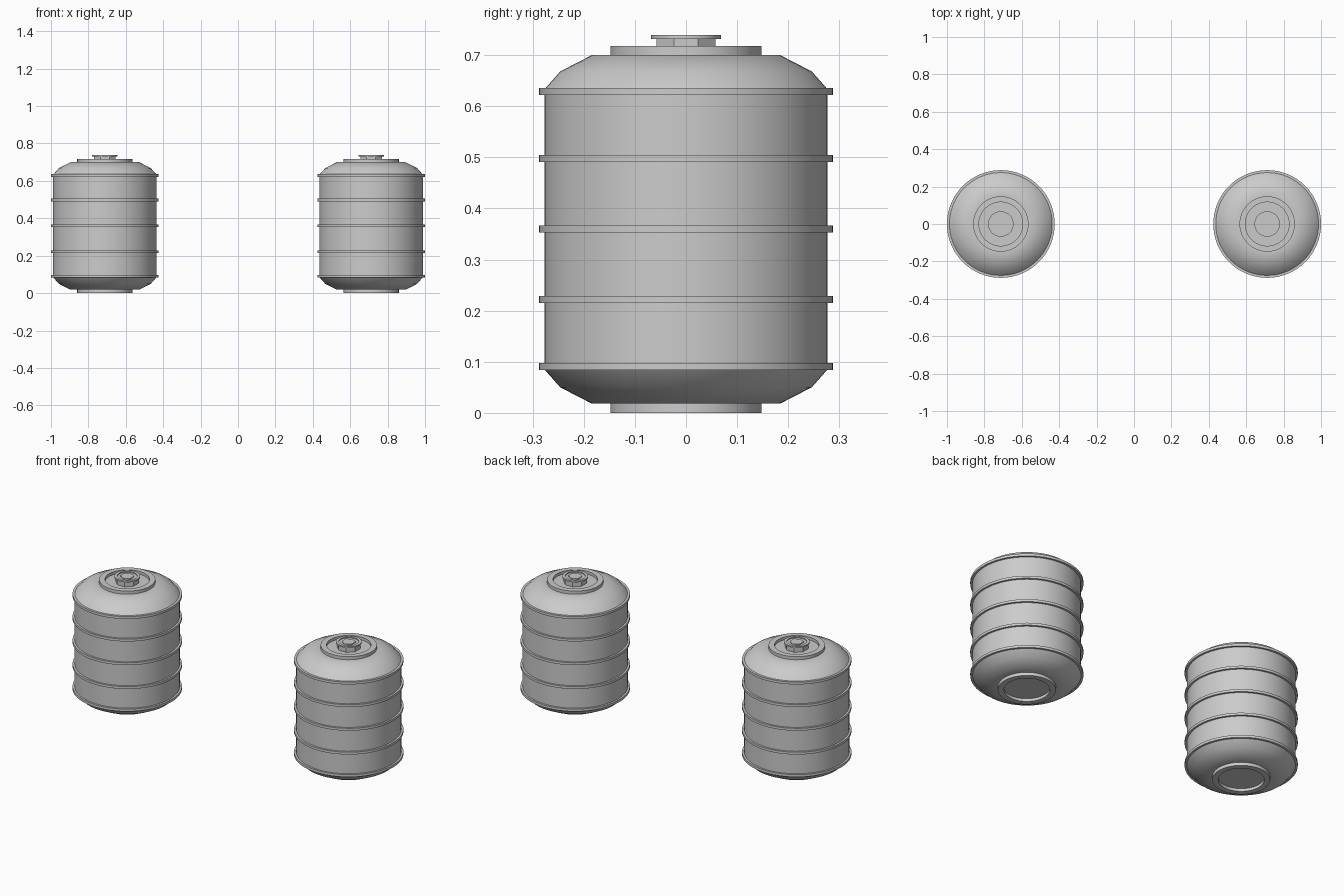
import bpy, bmesh, math

if "Cube" in bpy.data.objects:
    bpy.data.objects.remove(bpy.data.objects["Cube"])


def lathe(name, profile, sides, x, turn=0.0, smooth=True):
    """Revolve (radius, z) points around z; a radius of 0 becomes a pole."""
    bm = bmesh.new()
    rows = []
    for r, z in profile:
        if r == 0:
            rows.append([bm.verts.new((0, 0, z))] * sides)
        else:
            rows.append([bm.verts.new((r * math.cos(turn + math.tau * i / sides),
                                       r * math.sin(turn + math.tau * i / sides), z))
                         for i in range(sides)])
    for a, b in zip(rows, rows[1:]):
        for i in range(sides):
            j = (i + 1) % sides
            bm.faces.new(list(dict.fromkeys((a[i], a[j], b[j], b[i]))))
    bmesh.ops.recalc_face_normals(bm, faces=bm.faces)
    mesh = bpy.data.meshes.new(name)
    bm.to_mesh(mesh)
    bm.free()
    ob = bpy.data.objects.new(name, mesh)
    ob.location.x = x
    bpy.context.collection.objects.link(ob)
    if smooth:
        bpy.ops.object.select_all(action='DESELECT')
        ob.select_set(True)
        bpy.context.view_layer.objects.active = ob
        bpy.ops.object.shade_smooth_by_angle(angle=math.radians(35))
    return ob


MID = 0.718  # sum of bottom and top heights, used to mirror the profile
lower = [(0, 0.016), (0.117, 0.016), (0.117, 0), (0.148, 0), (0.148, 0.018),
         (0.184, 0.018), (0.246, 0.05), (0.277, 0.085)]
shell = lower + [(r, MID - z) for r, z in reversed(lower)]

for side, x in (("left", -0.712), ("right", 0.712)):
    # drum shell with recessed ends
    lathe(f"drum_shell_{side}", shell, 64, x)

    # raised hoops
    for n, z in enumerate((0.091, 0.2215, 0.360, 0.4975, 0.6285)):
        lathe(f"hoop_{n + 1}_{side}",
              [(0.27, z - 0.007), (0.288, z - 0.007), (0.288, z + 0.007),
               (0.27, z + 0.007), (0.27, z - 0.007)], 64, x)

    # octagonal neck, round lid with a dished top, hexagonal plug
    lathe(f"cap_neck_{side}", [(0, 0.70), (0.0625, 0.70), (0.0625, 0.733), (0, 0.733)],
          8, x, math.pi / 8, False)
    lathe(f"cap_lid_{side}",
          [(0, 0.731), (0.068, 0.731), (0.068, 0.739), (0.053, 0.739),
           (0.053, 0.733), (0, 0.733)], 32, x)
    lathe(f"cap_plug_{side}", [(0, 0.73), (0.037, 0.73), (0.037, 0.738), (0, 0.738)],
          6, x, math.pi / 6, False)
